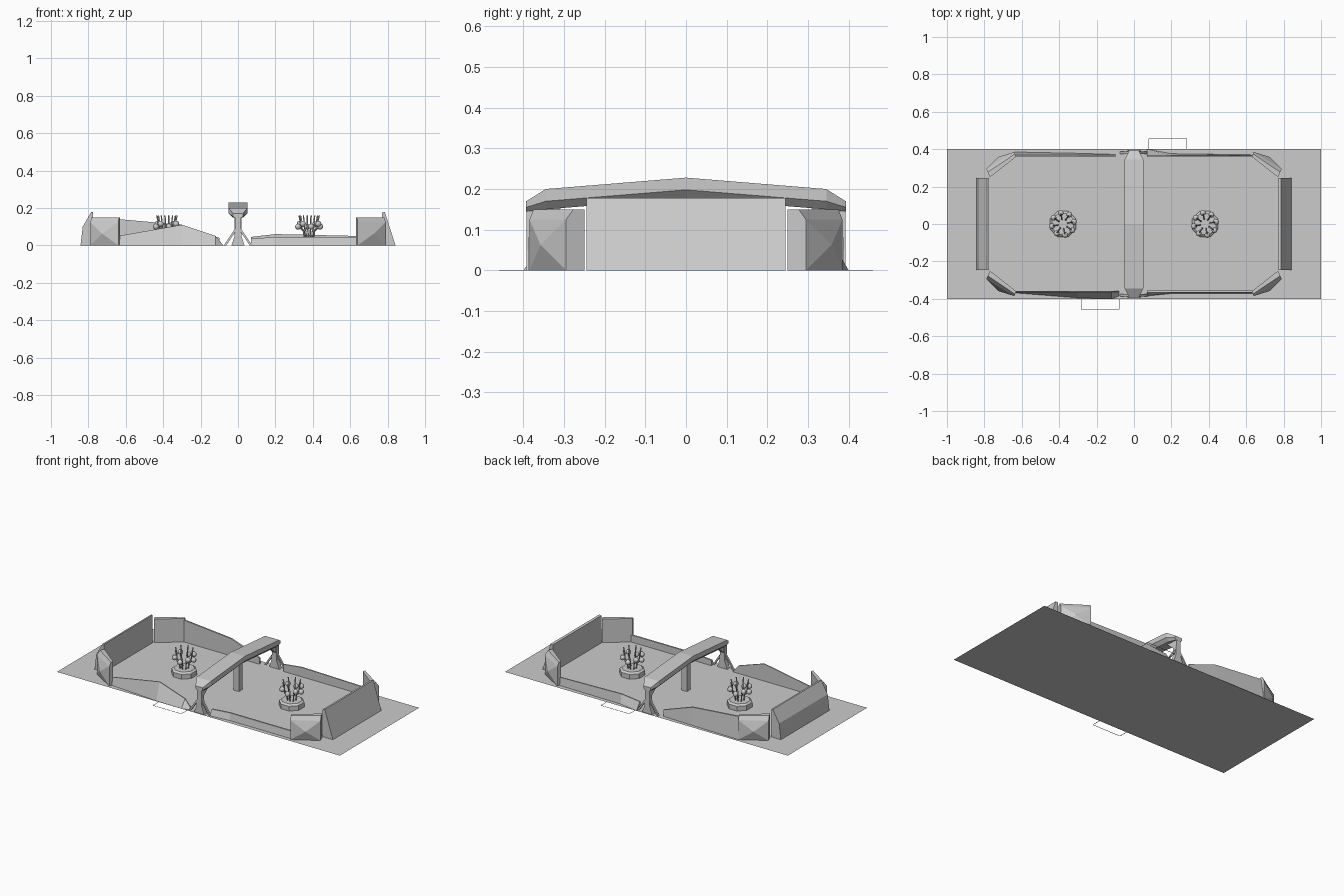
import bpy, bmesh, math
from mathutils import Vector

old = bpy.data.objects.get("Cube")
if old:
    bpy.data.objects.remove(old, do_unlink=True)

grey = bpy.data.materials.new("plain_grey")
grey.use_nodes = True
colour = (0.6, 0.6, 0.6, 1)
grey.diffuse_color = colour
grey.node_tree.nodes["Principled BSDF"].inputs["Base Color"].default_value = colour


def finish(name, bm):
    bmesh.ops.recalc_face_normals(bm, faces=bm.faces)
    mesh = bpy.data.meshes.new(name)
    bm.to_mesh(mesh)
    bm.free()
    mesh.materials.append(grey)
    obj = bpy.data.objects.new(name, mesh)
    bpy.context.collection.objects.link(obj)
    return obj


def loft(name, rings):
    """Skin a list of equal-length closed rings and cap both ends."""
    bm = bmesh.new()
    rows = [[bm.verts.new(p) for p in ring] for ring in rings]
    n = len(rows[0])
    for a, b in zip(rows, rows[1:]):
        for i in range(n):
            bm.faces.new((a[i], a[(i + 1) % n], b[(i + 1) % n], b[i]))
    bm.faces.new(rows[0])
    bm.faces.new(rows[-1])
    return finish(name, bm)


def box(name, x0, x1, y0, y1, z0, z1):
    rect = [(x0, y0), (x1, y0), (x1, y1), (x0, y1)]
    return loft(name, [[(x, y, z) for x, y in rect] for z in (z0, z1)])


def side_wall(name, tops, y_in, y_out, y_top):
    """Thin wall along x whose outer face leans in to a variable top edge."""
    return loft(name, [[(x, y_in, 0), (x, yo, 0), (x, y_top, z), (x, y_in, z)]
                       for (x, z), yo in zip(tops, y_out)])


# Floor sheet
bm = bmesh.new()
bm.faces.new([bm.verts.new(p) for p in ((-1, -.4, 0), (1, -.4, 0), (1, .4, 0), (-1, .4, 0))])
finish("floor", bm)

# Thin outlines just outside the floor
for s, side in ((1, "back"), (-1, "front")):
    x0, x1 = sorted((s * .08, s * .28))
    y0, y1 = s * .4, s * .458
    t = .0015
    box(side + "_outline_long", x0, x1, y1 - t, y1 + t, 0, .001)
    for i, x in enumerate((x0, x1)):
        box(f"{side}_outline_end_{i}", x - t, x + t, min(y0, y1), max(y0, y1), 0, .001)

# Sloped end walls
right_profile = [(.77, 0), (.77, .175), (.785, .178), (.842, 0)]
left_profile = [(-.775, 0), (-.775, .178), (-.785, .178), (-.83, .1), (-.842, 0)]
for name, prof in (("left_end_wall", right_profile), ("right_end_wall", left_profile)):
    loft(name, [[(x, y, z) for x, z in prof] for y in (-.245, .245)])

# Bevelled corner blocks with a pushed-out middle
for sx in (-1, 1):
    for sy in (-1, 1):
        inner = [Vector((.63, .36, 0)), Vector((.77, .25, 0))]
        outer = [Vector((.64, .385, 0)), Vector((.79, .295, 0))]
        bm = bmesh.new()
        levels = []
        for z, k in ((0, 1), (.125, 1), (.15, .6)):
            pts = inner + [inner[1].lerp(outer[1], k), inner[0].lerp(outer[0], k)]
            levels.append([bm.verts.new((sx * p.x, sy * p.y, z)) for p in pts])
        for a, b in zip(levels, levels[1:]):
            for i in range(4):
                j = (i + 1) % 4
                face = bm.faces.new((a[i], a[j], b[j], b[i]))
                if i == 2 and a is levels[0]:
                    mid = bmesh.ops.poke(bm, faces=[face])["verts"][0]
                    mid.co += Vector((sx * .012, sy * .018, 0))
        bm.faces.new(levels[0])
        bm.faces.new(levels[-1])
        finish(("left" if sx > 0 else "right") + ("_back" if sy > 0 else "_front") + "_corner", bm)

# Low side walls between the corners and the bridge
side_wall("front_right_wall", [(-.64, .05), (-.3, .11), (-.12, .05), (-.08, .002)],
          -.358, [-.368, -.395, -.4, -.385], -.364)
side_wall("front_left_wall", [(.07, .035), (.2, .045), (.64, .045)],
          -.355, [-.385, -.372, -.372], -.365)
side_wall("back_right_wall", [(-.64, .14), (-.3, .11), (-.1, .04)],
          .358, [.385, .378, .372], .368)
side_wall("back_left_wall", [(.07, .045), (.2, .06), (.64, .05)],
          .358, [.4, .376, .37], .366)

# Bridge beam: bevelled section swept over an arched path
rings = []
for y, top, bottom, w in ((-.393, .17, .145, .026), (-.345, .2, .15, .05), (0, .228, .178, .05),
                          (.345, .2, .15, .05), (.393, .17, .145, .026)):
    mid = bottom + (top - bottom) * .4
    rings.append([(-w * .6, y, bottom), (w * .6, y, bottom), (w, y, mid),
                  (w, y, top), (-w, y, top), (-w, y, mid)])
loft("bridge_beam", rings)

# Bridge legs with flared feet and slanted braces
for s, side in ((1, "back"), (-1, "front")):
    rings = []
    for z, w in ((0, .035), (.05, .018), (.16, .014)):
        rings.append([(-w, s * .365, z), (w, s * .365, z), (w, s * .392, z), (-w, s * .392, z)])
    loft(side + "_leg", rings)
    for d, hand in ((1, "left"), (-1, "right")):
        rings = []
        for x, z in ((.075, 0), (.015, .09)):
            rings.append([(d * (x - .012), s * .375, z), (d * x, s * .375, z),
                          (d * x, s * .387, z), (d * (x - .012), s * .387, z)])
        loft(f"{side}_{hand}_brace", rings)
    # Hanging bracket under the beam end
    loft(side + "_bracket", [[(x, s * .365, .155), (x, s * .365, .1), (x, s * .3, .16)]
                             for x in (-.012, .012)])
box("centre_post", -.018, .018, -.018, .018, 0, .185)

# Plant clusters: octagonal planter, bent stalks and round buds
for cx, side in ((.38, "left"), (-.38, "right")):
    rings = []
    for z, r in ((0, .075), (.03, .075), (.04, .062)):
        rings.append([(cx + r * math.cos(math.tau * (i + .5) / 8),
                       r * math.sin(math.tau * (i + .5) / 8), z) for i in range(8)])
    loft(side + "_planter", rings)
    for i in range(8):
        a = math.tau * (i + .25) / 8
        d = Vector((math.cos(a), math.sin(a), 0))
        base = Vector((cx, 0, 0))
        curve = bpy.data.curves.new(f"{side}_stalk_{i}", "CURVE")
        curve.dimensions = "3D"
        curve.bevel_depth = .004
        curve.bevel_resolution = 0
        curve.use_fill_caps = True
        spline = curve.splines.new("POLY")
        path = [(.025, .035), (.03, .075), (.045, .09), (.047, .125), (.055, .16)]
        spline.points.add(len(path) - 1)
        for point, (r, z) in zip(spline.points, path):
            point.co = (*(base + d * r + Vector((0, 0, z))), 1)
        curve.materials.append(grey)
        bpy.context.collection.objects.link(bpy.data.objects.new(curve.name, curve))
        bm = bmesh.new()
        bmesh.ops.create_uvsphere(bm, u_segments=8, v_segments=6, radius=.016)
        bud = finish(f"{side}_bud_{i}", bm)
        bud.location = base + d * .06 + Vector((0, 0, .115 if i % 2 else .1))
        bud.data.shade_smooth()
